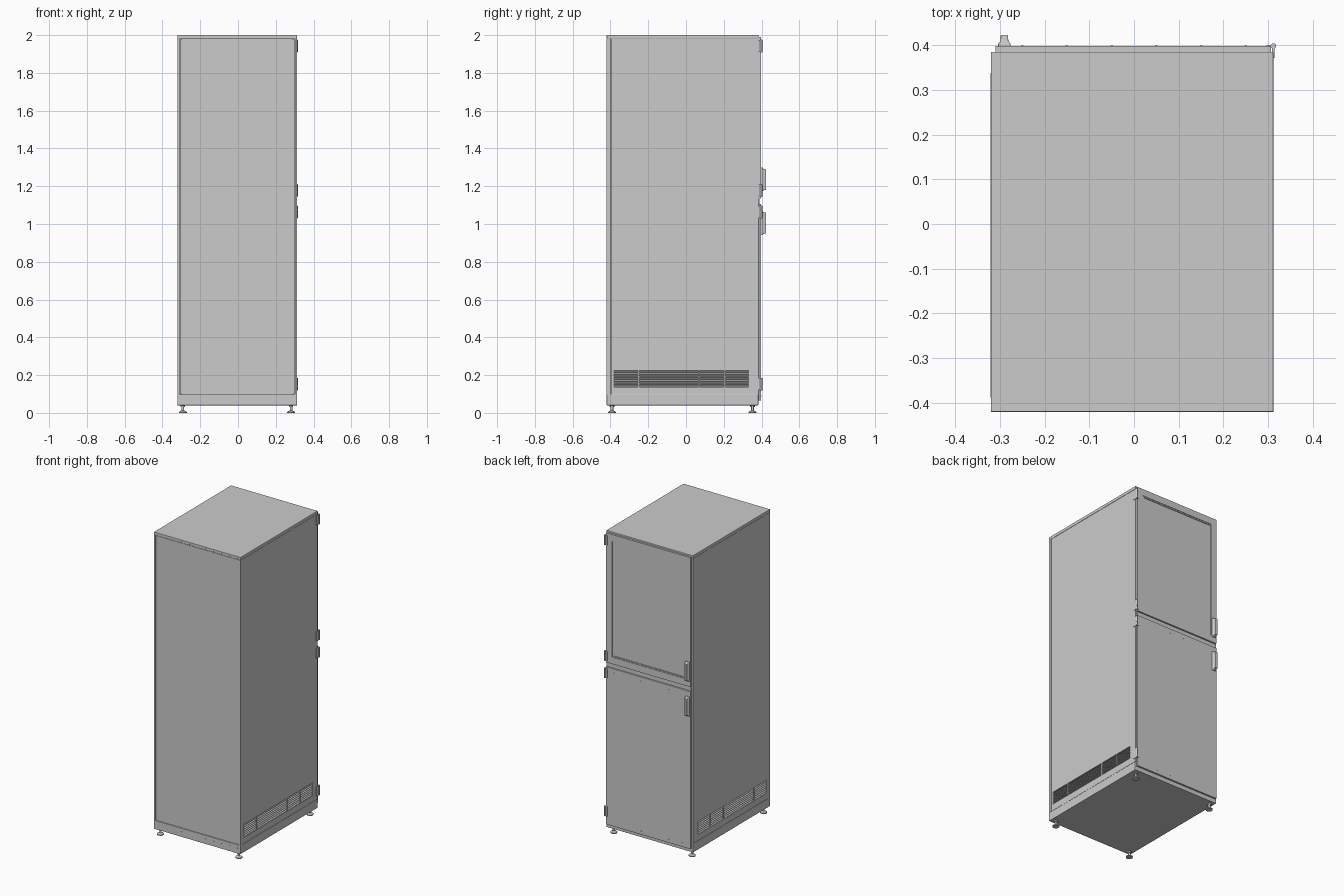
import bpy, bmesh, math
from mathutils import Matrix, Vector

if "Cube" in bpy.data.objects:
    bpy.data.objects.remove(bpy.data.objects["Cube"])


def finish(name, bm, bevel=0.0, smooth=False):
    bmesh.ops.recalc_face_normals(bm, faces=bm.faces)
    me = bpy.data.meshes.new(name)
    bm.to_mesh(me)
    bm.free()
    ob = bpy.data.objects.new(name, me)
    bpy.context.collection.objects.link(ob)
    if bevel:
        mod = ob.modifiers.new("bevel", 'BEVEL')
        mod.width, mod.segments = bevel, 2
    if smooth:
        bpy.ops.object.select_all(action='DESELECT')
        ob.select_set(True)
        bpy.context.view_layer.objects.active = ob
        bpy.ops.object.shade_smooth_by_angle(angle=math.radians(35))
    return ob


def add_box(bm, lo, hi, tilt=0.0):
    lo, hi = Vector(lo), Vector(hi)
    m = Matrix.Translation((lo + hi) / 2) @ Matrix.Rotation(tilt, 4, 'Y') @ Matrix.Diagonal((*(hi - lo), 1))
    bmesh.ops.create_cube(bm, size=1, matrix=m)


def box(name, lo, hi, bevel=0.0):
    bm = bmesh.new()
    add_box(bm, lo, hi)
    return finish(name, bm, bevel)


def add_cyl(bm, base, length, r1, r2=None, axis='Z', sides=20):
    rot = Matrix.Rotation(math.radians(-90), 4, 'X') if axis == 'Y' else Matrix()
    m = Matrix.Translation(base) @ rot @ Matrix.Translation((0, 0, length / 2))
    bmesh.ops.create_cone(bm, cap_ends=True, segments=sides, radius1=r1,
                          radius2=r1 if r2 is None else r2, depth=length, matrix=m)


def frame(name, outer, inner, thick, to_xyz, bevel=0.0):
    """Flat plate with one rectangular opening; outer/inner = (u0, v0, u1, v1)."""
    bm = bmesh.new()
    rings = []
    for t in thick:
        for u0, v0, u1, v1 in (outer, inner):
            rings.append([bm.verts.new(to_xyz(u, v, t)) for u, v in
                          ((u0, v0), (u1, v0), (u1, v1), (u0, v1))])
    for a, b in ((0, 1), (1, 3), (3, 2), (2, 0)):
        for i in range(4):
            j = (i + 1) % 4
            bm.faces.new((rings[a][i], rings[a][j], rings[b][j], rings[b][i]))
    return finish(name, bm, bevel)


X0, X1, Y0, Y1 = -0.32, 0.312, -0.42, 0.383

# Cabinet carcass, roof cap and plinth
box("inner_carcass", (X0 + 0.02, Y0 + 0.01, 0.05), (X1 - 0.02, Y1 - 0.002, 1.99))
box("roof_cap", (X0, Y0, 1.98), (X1, Y1 + 0.002, 2.0), 0.002)
box("plinth", (X0, Y0, 0.04), (X1, Y1, 0.097), 0.002)
box("front_panel", (X0 + 0.012, Y0 + 0.003, 0.099), (X1 - 0.012, Y0 + 0.02, 1.978))

# Corner posts beside the front panel
for side, x in (("left", X0), ("right", X1 - 0.01)):
    box(side + "_front_post", (x, Y0, 0.097), (x + 0.01, Y0 + 0.02, 1.98))

# Side panels with a louvred vent near the floor
V0, V1, VZ0, VZ1 = -0.388, 0.338, 0.138, 0.224
for side, xa, xb, s in (("left", X0 + 0.001, X0 + 0.022, -1), ("right", X1 - 0.022, X1 - 0.001, 1)):
    frame(side + "_panel", (Y0 + 0.022, 0.098, Y1, 1.979), (V0, VZ0, V1, VZ1), (xa, xb),
          lambda u, v, t: (t, u, v))
    bm = bmesh.new()
    xc = (xa + xb) / 2 + s * 0.004
    for i in range(7):
        z = VZ0 + 0.006 + i * (VZ1 - VZ0 - 0.012) / 6
        add_box(bm, (xc - 0.008, V0, z - 0.002), (xc + 0.006, V1, z + 0.002), s * 0.45)
    for y in (V0 + 0.003, -0.25, 0.068, 0.205, V1 - 0.003):
        add_box(bm, (xc - 0.009, y - 0.003, VZ0), (xc + 0.007, y + 0.003, VZ1))
    finish(side + "_vent_louvres", bm)

# Rear doors: framed window above, solid leaf below
D0, D1, DX0, DX1 = 0.385, 0.398, -0.31, 0.306
frame("upper_door_frame", (DX0, 1.135, DX1, 1.99), (-0.268, 1.18, 0.262, 1.945), (D0, D1),
      lambda u, v, t: (u, t, v))
frame("window_gasket", (-0.268, 1.18, 0.262, 1.945), (-0.260, 1.188, 0.254, 1.937), (D0, D1 - 0.003),
      lambda u, v, t: (u, t, v))
box("window_pane", (-0.264, D0 + 0.001, 1.184), (0.258, D0 + 0.006, 1.941))
box("lower_door", (DX0, D0, 0.065), (DX1, D1, 1.105), 0.002)
box("door_divider", (X0 + 0.01, Y1 - 0.01, 1.095), (X1 - 0.01, D0 + 0.003, 1.145))

# Rivet rows
bm = bmesh.new()
for i in range(11):
    x = -0.295 + i * 0.0585
    for z in (1.989, 0.075):
        add_cyl(bm, (x, Y0 - 0.001, z), 0.003, 0.003, axis='Y', sides=10)
finish("front_rivets", bm)
bm = bmesh.new()
for i in range(6):
    for z in (1.075, 0.09):
        add_cyl(bm, (-0.25 + i * 0.1, D1 - 0.002, z), 0.003, 0.003, axis='Y', sides=10)
finish("door_rivets", bm)

# Door handles: stepped grip built from stacked tapering sections
# rows: y, half width, half height
SECTIONS = ((0.396, 0.014, 0.064), (0.403, 0.014, 0.064), (0.409, 0.009, 0.057), (0.423, 0.008, 0.055))
for name, zc in (("upper_handle", 1.235), ("lower_handle", 1.005)):
    bm = bmesh.new()
    rings = [[bm.verts.new((-0.29 + w * a, y, zc + h * b)) for a, b in
              ((-1, -1), (1, -1), (1, 1), (-1, 1))] for y, w, h in SECTIONS]
    for ra, rb in zip(rings, rings[1:]):
        for i in range(4):
            j = (i + 1) % 4
            bm.faces.new((ra[i], ra[j], rb[j], rb[i]))
    bm.faces.new(rings[0])
    bm.faces.new(rings[-1])
    finish(name, bm, 0.002)

# Hinges: three knuckles, a pin and a leaf
for n, zc in enumerate((1.942, 1.177, 1.064, 0.152)):
    bm = bmesh.new()
    for k in (-1, 0, 1):
        add_cyl(bm, (0.312, 0.398, zc + k * 0.022 - 0.0105), 0.021, 0.006)
    add_cyl(bm, (0.312, 0.398, zc - 0.034), 0.068, 0.004)
    add_box(bm, (0.296, D1 - 0.001, zc - 0.032), (0.312, D1 + 0.002, zc + 0.032))
    add_box(bm, (0.309, Y1 - 0.012, zc - 0.032), (0.314, D1, zc + 0.032))
    finish("hinge_%d" % (n + 1), bm, smooth=True)

# Levelling feet
for fx, x in (("left", -0.292), ("right", 0.281)):
    for fy, y in (("front", -0.392), ("back", 0.352)):
        bm = bmesh.new()
        add_cyl(bm, (x, y, 0), 0.006, 0.021, sides=28)
        add_cyl(bm, (x, y, 0.006), 0.007, 0.019, 0.009, sides=28)
        add_cyl(bm, (x, y, 0.01), 0.035, 0.007)
        add_cyl(bm, (x, y, 0.032), 0.008, 0.013, sides=6)
        finish("%s_%s_foot" % (fy, fx), bm, smooth=True)
